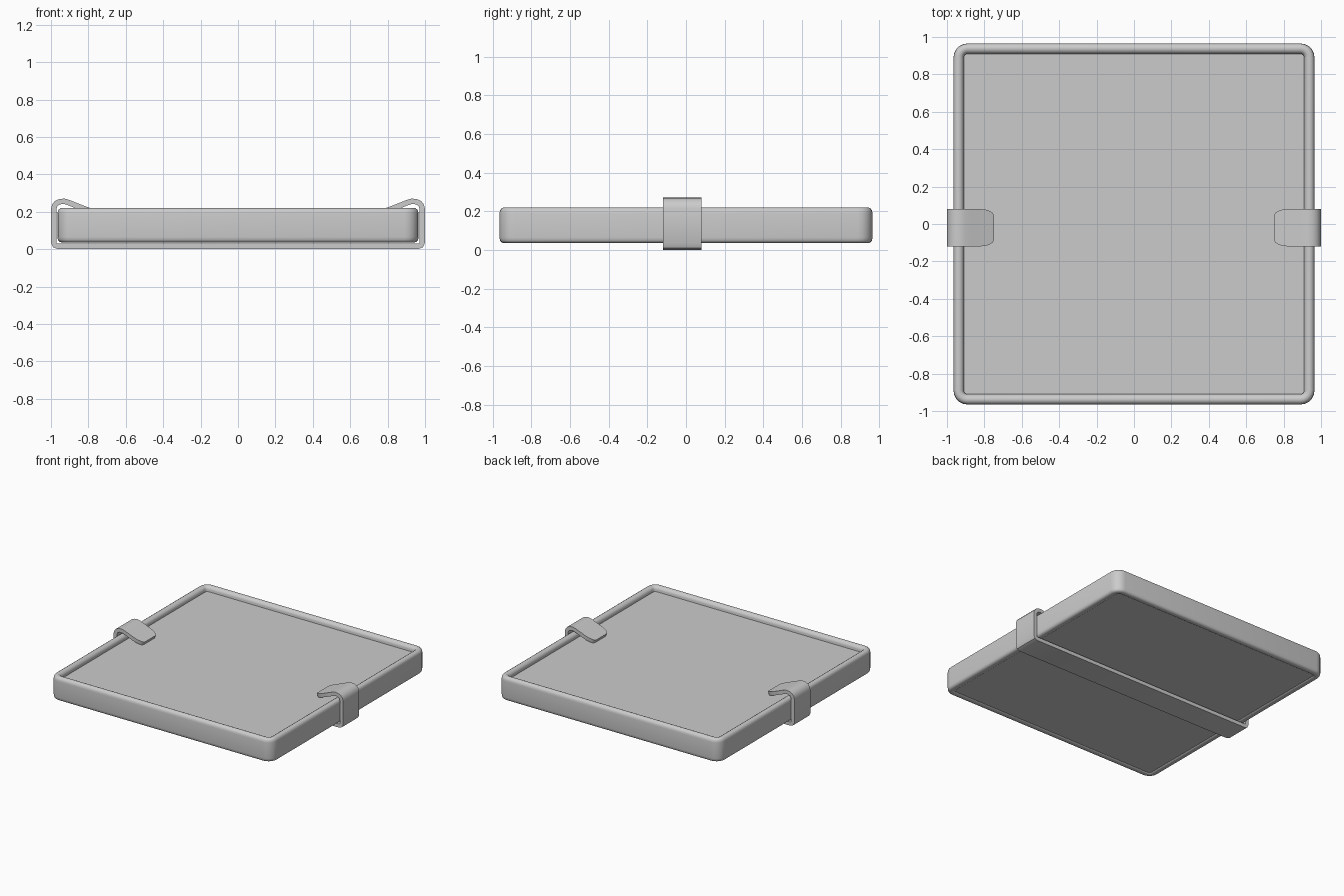
import bpy, bmesh, math
from mathutils import Vector

if "Cube" in bpy.data.objects:
    bpy.data.objects.remove(bpy.data.objects["Cube"])


def finish(name, bm, angle=40):
    bmesh.ops.recalc_face_normals(bm, faces=bm.faces)
    me = bpy.data.meshes.new(name)
    bm.to_mesh(me)
    bm.free()
    ob = bpy.data.objects.new(name, me)
    bpy.context.collection.objects.link(ob)
    bpy.ops.object.select_all(action='DESELECT')
    ob.select_set(True)
    bpy.context.view_layer.objects.active = ob
    bpy.ops.object.shade_smooth_by_angle(angle=math.radians(angle))
    return ob


def rounded_loop(bm, half, radius, z, seg=5):
    # one rounded-square ring of vertices
    verts = []
    c = half - radius
    for q in range(4):
        sx, sy = [(1, 1), (-1, 1), (-1, -1), (1, -1)][q]
        for i in range(seg + 1):
            a = math.radians(90 * q + 90 * i / seg)
            verts.append(bm.verts.new((sx * c + radius * math.cos(a),
                                       sy * c + radius * math.sin(a), z)))
    return verts


def bridge(bm, a, b):
    n = len(a)
    for i in range(n):
        j = (i + 1) % n
        bm.faces.new((a[i], a[j], b[j], b[i]))


# tray frame: soft-edged profile swept round a rounded square (half size, z)
OUT = 0.965
profile = [(0.91, 0.05), (0.915, 0.042), (0.925, 0.037), (0.945, 0.036),
           (0.957, 0.041), (0.963, 0.05), (OUT, 0.065), (OUT, 0.19),
           (0.963, 0.203), (0.957, 0.213), (0.946, 0.22), (0.932, 0.22),
           (0.920, 0.214), (0.913, 0.205), (0.91, 0.195)]
bm = bmesh.new()
loops = [rounded_loop(bm, h, max(0.02, 0.075 - (OUT - h)), z) for h, z in profile]
for k in range(len(loops)):
    bridge(bm, loops[k], loops[(k + 1) % len(loops)])
finish("tray_frame", bm)

# recessed slab inside the frame
bm = bmesh.new()
low = rounded_loop(bm, 0.918, 0.025, 0.044)
high = rounded_loop(bm, 0.918, 0.025, 0.18)
bridge(bm, low, high)
bm.faces.new(low)
bm.faces.new(high)
finish("tray_panel", bm)

# strap: half centre line (x, z, half width), hooked over the rim
path = [(0, 0.015, 0.1), (0.965, 0.015, 0.1), (0.979, 0.021, 0.1),
        (0.985, 0.035, 0.1), (0.985, 0.215, 0.1), (0.981, 0.232, 0.1),
        (0.970, 0.246, 0.1), (0.952, 0.254, 0.1), (0.930, 0.256, 0.1),
        (0.908, 0.250, 0.1), (0.875, 0.237, 0.1), (0.83, 0.219, 0.1),
        (0.80, 0.208, 0.097), (0.775, 0.199, 0.089), (0.762, 0.194, 0.08),
        (0.755, 0.191, 0.068)]
T, YC = 0.0145, -0.02
bm = bmesh.new()
rings = []
for i, (x, z, w) in enumerate(path):
    p = path[max(i - 1, 0)]
    q = path[min(i + 1, len(path) - 1)]
    d = Vector((q[0] - p[0], q[1] - p[1])).normalized()
    n = Vector((d.y, -d.x)) * T
    rings.append([bm.verts.new((x + s * n.x, YC + t * w, z + s * n.y))
                  for s, t in ((1, -1), (1, 1), (-1, 1), (-1, -1))])
for a, b in zip(rings, rings[1:]):
    bridge(bm, a, b)
bm.faces.new(rings[-1])
# soften the long edges and the tip
edges = [e for e in bm.edges if not e.is_boundary and e.calc_face_angle(0) > 1.1]
bmesh.ops.bevel(bm, geom=edges, offset=0.008, segments=3, profile=0.5, affect='EDGES')
strap = finish("clip_strap", bm)
m = strap.modifiers.new("mirror", 'MIRROR')
m.use_clip = True
